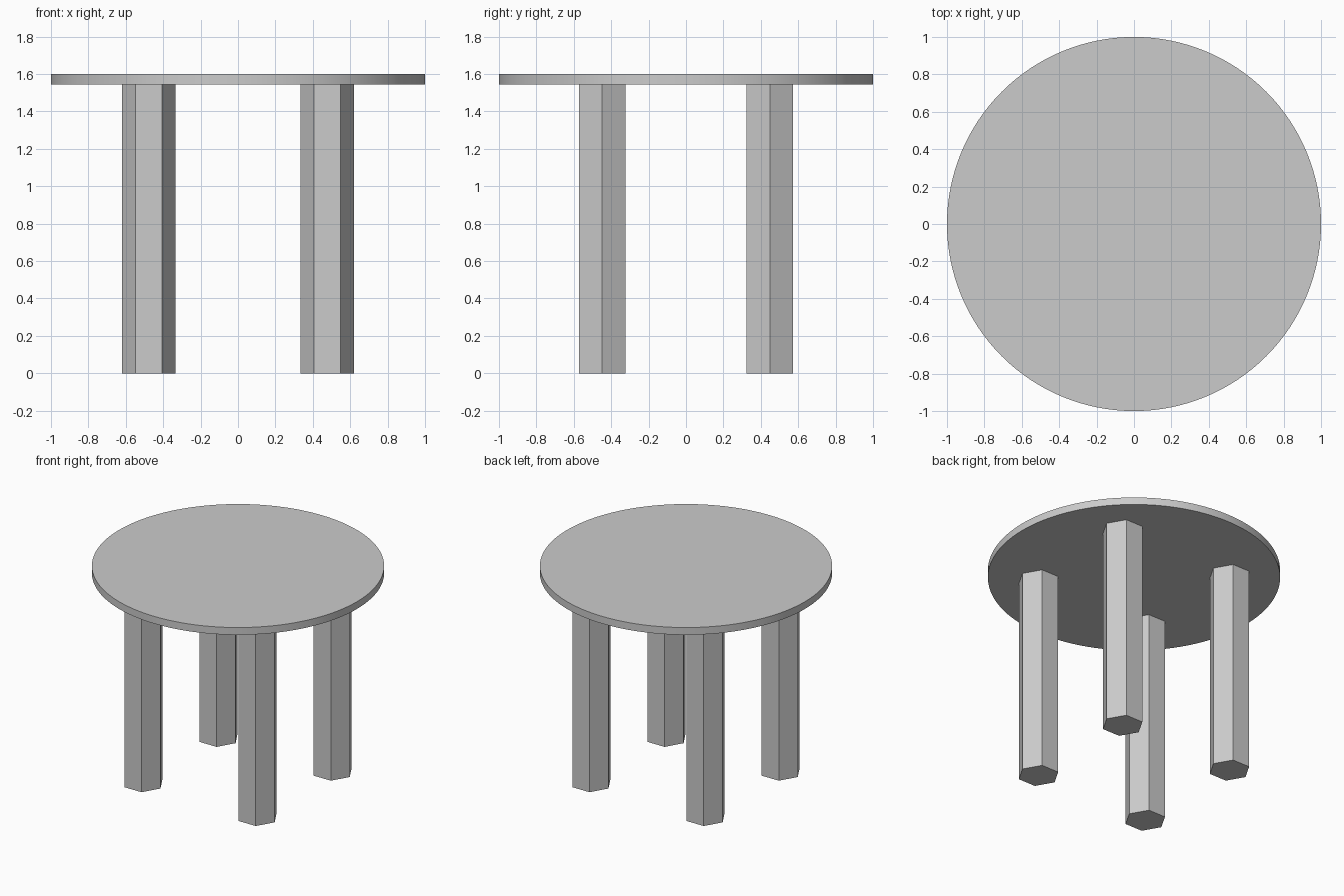
import bpy
import math

cube = bpy.data.objects.get("Cube")
if cube:
    bpy.data.objects.remove(cube, do_unlink=True)

GREY = (0.6, 0.6, 0.6, 1)
HEIGHT, TOP_THICKNESS = 1.6, 0.055
LEG_RADIUS, LEG_X, LEG_Y = 0.143, 0.477, 0.448

grey = bpy.data.materials.new("plain grey")
grey.use_nodes = True
grey.diffuse_color = GREY
grey.node_tree.nodes["Principled BSDF"].inputs["Base Color"].default_value = GREY


def add_prism(name, sides, radius, x, y, bottom, top, turn=0):
    """Upright prism between two heights."""
    bpy.ops.mesh.primitive_cylinder_add(
        vertices=sides, radius=radius, depth=top - bottom,
        location=(x, y, (bottom + top) / 2), rotation=(0, 0, turn))
    part = bpy.context.object
    part.name = name
    part.data.materials.append(grey)
    return part


# Round table top with a smooth rim
underside = HEIGHT - TOP_THICKNESS
add_prism("table_top", 128, 1, 0, 0, underside, HEIGHT)
bpy.ops.object.shade_smooth_by_angle(angle=math.radians(30))

# Four hexagonal legs, flat sides facing front and back
for depth_name, sy in (("front", -1), ("back", 1)):
    for side_name, sx in (("left", 1), ("right", -1)):
        add_prism(f"{depth_name}_{side_name}_leg", 6, LEG_RADIUS,
                  sx * LEG_X, sy * LEG_Y, 0, underside, math.radians(30))
